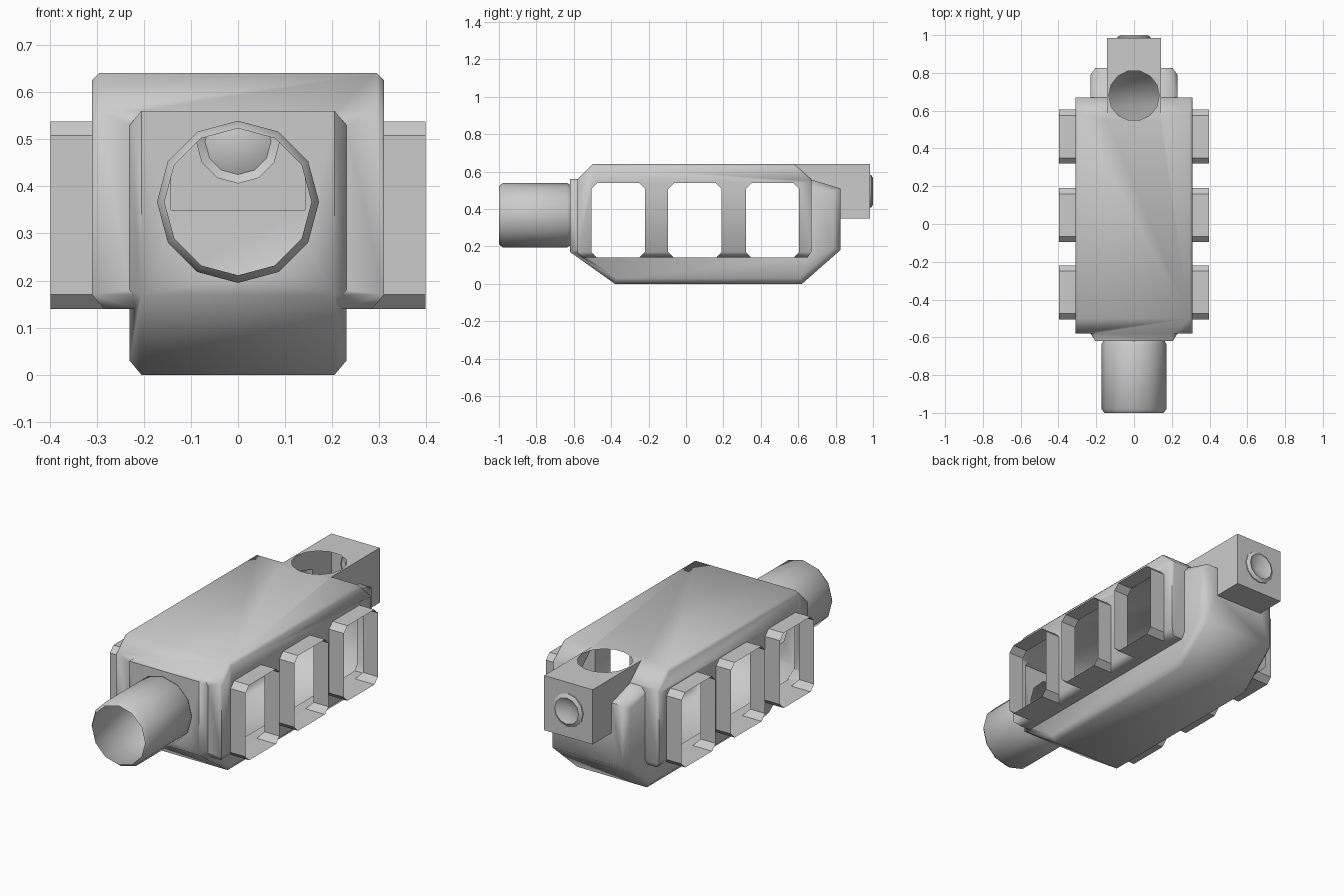
import bpy, bmesh, math
from mathutils import Vector

if "Cube" in bpy.data.objects:
    bpy.data.objects.remove(bpy.data.objects["Cube"])


def hull(name, pts):
    """Convex solid around a handful of points."""
    bm = bmesh.new()
    for p in pts:
        bm.verts.new(p)
    bmesh.ops.convex_hull(bm, input=bm.verts[:])
    bmesh.ops.dissolve_limit(bm, angle_limit=0.01, verts=bm.verts[:], edges=bm.edges[:])
    bmesh.ops.recalc_face_normals(bm, faces=bm.faces[:])
    me = bpy.data.meshes.new(name)
    bm.to_mesh(me)
    bm.free()
    ob = bpy.data.objects.new(name, me)
    bpy.context.collection.objects.link(ob)
    return ob


def ring(r, n, phase=0.0):
    return [(r * math.cos(2 * math.pi * i / n + phase),
             r * math.sin(2 * math.pi * i / n + phase)) for i in range(n)]


def sym(x, profile):
    return [(s * x, y, z) for s in (-1, 1) for y, z in profile]


def combine(body, part, op):
    m = body.modifiers.new(part.name, 'BOOLEAN')
    m.operation, m.solver, m.object = op, 'EXACT', part
    bpy.context.view_layer.objects.active = body
    bpy.ops.object.modifier_apply(modifier=m.name)
    bpy.data.objects.remove(part)


# Wide main housing, slightly eased along its long edges
body = hull("housing",
            sym(0.31, [(-0.58, 0.17), (-0.58, 0.55), (-0.50, 0.625),
                       (0.58, 0.625), (0.67, 0.55), (0.67, 0.17)])
            + sym(0.295, [(-0.58, 0.56), (-0.50, 0.64), (0.58, 0.64), (0.67, 0.56)])
            + sym(0.285, [(-0.55, 0.14), (0.65, 0.14)]))

# Keel running below and past both ends
keel = hull("keel",
            sym(0.205, [(-0.62, 0.56), (-0.62, 0.17), (-0.38, 0), (0.62, 0),
                        (0.825, 0.18), (0.825, 0.51), (0.66, 0.56)])
            + sym(0.23, [(-0.58, 0.53), (-0.58, 0.18), (-0.37, 0.03), (0.61, 0.03),
                         (0.79, 0.19), (0.79, 0.49), (0.66, 0.53)]))
combine(body, keel, 'UNION')

# Rear block
block = hull("rear_block", sym(0.142, [(0.55, 0.35), (0.985, 0.35), (0.985, 0.64), (0.55, 0.64)]))
combine(body, block, 'UNION')

# Rear plug
plug = hull("rear_plug", [(x, y, 0.495 + z) for y, r in ((0.96, 0.088), (0.99, 0.088), (1.0, 0.07))
                          for x, z in ring(r, 12)])
combine(body, plug, 'UNION')

# Front pipe with eased ends
pipe = hull("front_pipe", [(x, y, 0.367 + z)
                           for y, r in ((-1, 0.156), (-0.98, 0.172), (-0.635, 0.172), (-0.60, 0.15))
                           for x, z in ring(r, 12)])
combine(body, pipe, 'UNION')

# Three chamfered side ports on each side
c = 0.03
for s in (-1, 1):
    for y0 in (-0.505, -0.095, 0.32):
        y1, z0, z1 = y0 + 0.285, 0.14, 0.538
        outline = [(y0 + c, z0), (y1 - c, z0), (y1, z0 + c), (y1, z1 - c),
                   (y1 - c, z1), (y0 + c, z1), (y0, z1 - c), (y0, z0 + c)]
        port = hull("side_port", [(s * x, y, z) for x in (0.25, 0.398) for y, z in outline])
        combine(body, port, 'UNION')

# Round top opening
cutter = hull("opening_cutter", [(x, 0.68 + y, z) for z in (0.60, 0.70) for x, y in ring(0.134, 14)])
cutter.hide_render = True
combine(body, cutter, 'DIFFERENCE')

# Open the pipe, ports and top hole so the skin is hollow
bm = bmesh.new()
bm.from_mesh(body.data)
bm.normal_update()
doomed = []
for f in bm.faces:
    p = f.calc_center_median()
    in_hole = (Vector((p.x, p.y - 0.68)).length < 0.138 and 0.595 < p.z < 0.638)
    if p.y < -0.998 or abs(p.x) > 0.3975 or in_hole:
        if in_hole or abs(f.normal.x) > 0.9 or abs(f.normal.y) > 0.9:
            doomed.append(f)
bmesh.ops.delete(bm, geom=doomed, context='FACES')

# Dimple in the plug
for f in [f for f in bm.faces if f.calc_center_median().y > 0.998]:
    r = bmesh.ops.poke(bm, faces=[f])
    for v in r['verts']:
        v.co.y -= 0.035
bm.to_mesh(body.data)
bm.free()

# Soft housing, flat side ports
body.name = "manifold_housing"
bpy.ops.object.select_all(action='DESELECT')
body.select_set(True)
bpy.context.view_layer.objects.active = body
bpy.ops.object.shade_smooth_by_angle(angle=math.radians(55))
for p in body.data.polygons:
    if abs(p.center.x) > 0.32:
        p.use_smooth = False
